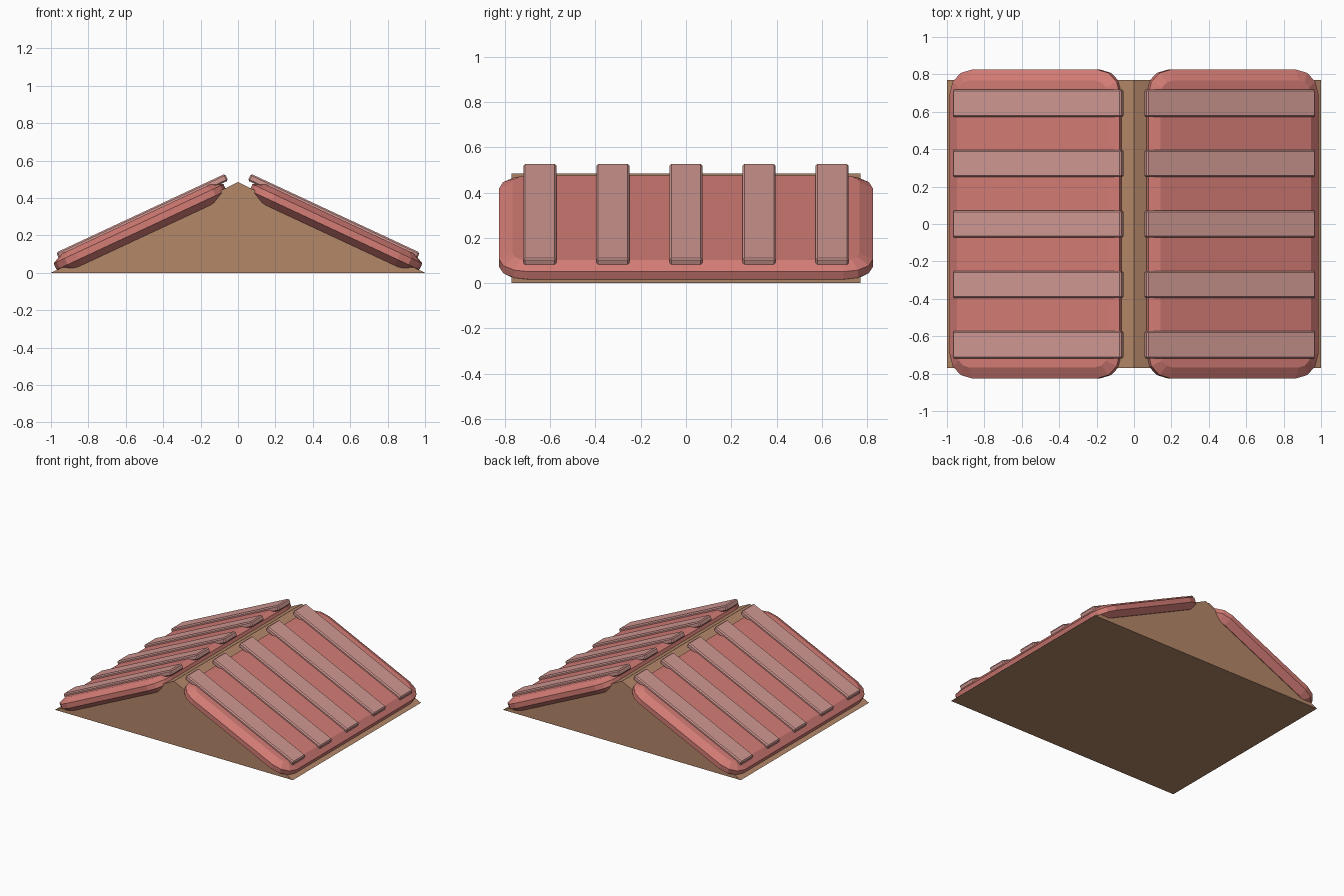
import bpy, bmesh, math
from mathutils import Matrix, Vector

if "Cube" in bpy.data.objects:
    bpy.data.objects.remove(bpy.data.objects["Cube"])

def material(name, rgb):
    m = bpy.data.materials.new(name)
    m.diffuse_color = (*rgb, 1)
    m.use_nodes = True
    m.node_tree.nodes["Principled BSDF"].inputs["Base Color"].default_value = m.diffuse_color
    return m

WOOD = material("brown wood", (0.456, 0.242, 0.141))
RED = material("roof red", (0.658, 0.202, 0.178))
PINK = material("pale batten pink", (0.63, 0.314, 0.287))
TILT = math.radians(25)

def finish(bm, name, mat):
    bmesh.ops.recalc_face_normals(bm, faces=bm.faces)
    me = bpy.data.meshes.new(name)
    bm.to_mesh(me)
    bm.free()
    me.materials.append(mat)
    ob = bpy.data.objects.new(name, me)
    bpy.context.collection.objects.link(ob)
    return ob

def loft(rings):
    bm = bmesh.new()
    loops = [[bm.verts.new(p) for p in ring] for ring in rings]
    for a, b in zip(loops, loops[1:]):
        for i in range(len(a)):
            j = (i + 1) % len(a)
            bm.faces.new((a[i], a[j], b[j], b[i]))
    bm.faces.new(loops[0])
    bm.faces.new(loops[-1])
    return bm

def rounded_ring(u0, u1, hy, inset, r, n, segs=3):
    u0, u1, hy, r = u0 + inset, u1 - inset, hy - inset, r - inset
    corners = [(u1 - r, hy - r, 0), (u0 + r, hy - r, 90),
               (u0 + r, -hy + r, 180), (u1 - r, -hy + r, 270)]
    return [(cu + r * math.cos(math.radians(a + 90 * k / segs)),
             cy + r * math.sin(math.radians(a + 90 * k / segs)), n)
            for cu, cy, a in corners for k in range(segs + 1)]

def tilt(bm, side):
    # local x runs down the slope, local z is the slope normal
    bm.transform(Matrix.Rotation(TILT, 4, 'Y'))
    if side < 0:
        bm.transform(Matrix.Scale(-1, 4, Vector((1, 0, 0))))

# gable body
tri = [(-1, 0), (1, 0), (0, 0.485)]
finish(loft([[(x, y, z) for x, z in tri] for y in (-0.77, 0.77)]), "gable_body", WOOD)

for side, label in ((1, "right"), (-1, "left")):
    # chamfered roof slab with rounded corners
    bm = loft([rounded_ring(-0.13, 0.872, 0.825, i, 0.13, n) for i, n in
               ((0.05, 0.39), (0, 0.425), (0, 0.462), (0.058, 0.491))])
    tilt(bm, side)
    finish(bm, label + "_roof_slab", RED)
    # battens running down the slope
    for k, y in enumerate((-0.645, -0.323, 0, 0.323, 0.645)):
        bm = bmesh.new()
        bmesh.ops.create_cube(bm, size=1)
        bm.transform(Matrix.Translation((0.337, y, 0.489)) @
                     Matrix.Diagonal((0.996, 0.146, 0.04, 1)))
        bmesh.ops.bevel(bm, geom=bm.edges[:], offset=0.008, segments=1, affect='EDGES')
        tilt(bm, side)
        finish(bm, f"{label}_batten_{k + 1}", PINK)
